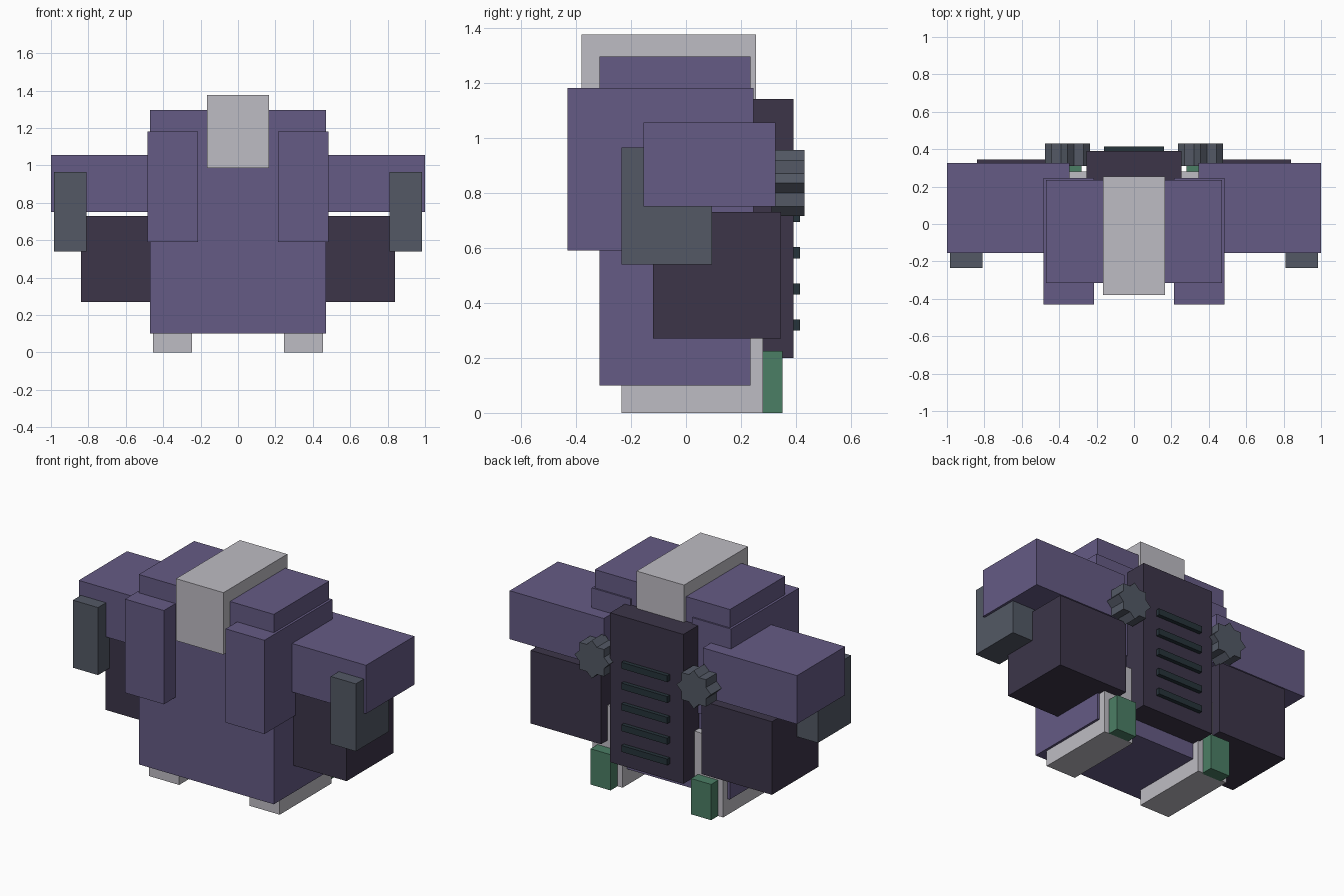
import bpy
import bmesh
from math import cos, sin, pi

default = bpy.data.objects.get("Cube")
if default:
    bpy.data.objects.remove(default, do_unlink=True)


def make_material(name, hex_colour):
    """Flat material from an sRGB hex string, stored as linear values."""
    rgb = [int(hex_colour[i:i + 2], 16) / 255 for i in (0, 2, 4)]
    linear = [c / 12.92 if c <= 0.04045 else ((c + 0.055) / 1.055) ** 2.4 for c in rgb]
    mat = bpy.data.materials.new(name)
    mat.use_nodes = True
    mat.diffuse_color = (*linear, 1)
    mat.node_tree.nodes["Principled BSDF"].inputs["Base Color"].default_value = (*linear, 1)
    return mat


purple = make_material("muted purple", "655B85")
dark = make_material("dark plum", "3C3549")
grey = make_material("light grey", "BEBCC3")
slate = make_material("slate", "535965")
green = make_material("green", "4B7E65")
black = make_material("blackish teal", "26333A")


def add_object(name, bm, mat):
    bmesh.ops.recalc_face_normals(bm, faces=bm.faces)
    mesh = bpy.data.meshes.new(name)
    bm.to_mesh(mesh)
    bm.free()
    mesh.materials.append(mat)
    obj = bpy.data.objects.new(name, mesh)
    bpy.context.collection.objects.link(obj)
    return obj


def box(name, mat, x, y, z):
    """Box from its (low, high) range along each axis."""
    bm = bmesh.new()
    bmesh.ops.create_cube(bm, size=1)
    for v in bm.verts:
        v.co = [(r[0] + r[1]) / 2 + c * (r[1] - r[0]) for r, c in zip((x, y, z), v.co)]
    return add_object(name, bm, mat)


def box_pair(name, mat, x, y, z):
    """The same box on the left (+x) and the right (-x)."""
    box("left_" + name, mat, x, y, z)
    box("right_" + name, mat, (-x[1], -x[0]), y, z)


def star_knob(name, mat, x, z, y, radius, points=8):
    """Star-shaped prism lying along y."""
    inner = radius * cos(pi / 4) / cos(pi / 8)
    bm = bmesh.new()
    ring = []
    for i in range(points * 2):
        r = inner if i % 2 else radius
        a = i * pi / points
        ring.append(bm.verts.new((x + r * cos(a), y[0], z + r * sin(a))))
    face = bm.faces.new(ring)
    side = bmesh.ops.extrude_face_region(bm, geom=[face])["geom"]
    moved = [g for g in side if isinstance(g, bmesh.types.BMVert)]
    bmesh.ops.translate(bm, verts=moved, vec=(0, y[1] - y[0], 0))
    return add_object(name, bm, mat)


# Body and head
box("torso", purple, (-0.47, 0.47), (-0.315, 0.235), (0.10, 1.295))
box("head", grey, (-0.165, 0.165), (-0.38, 0.255), (0.985, 1.375))
box_pair("chest_plate", purple, (0.215, 0.485), (-0.43, 0.245), (0.59, 1.18))

# Arms
box_pair("upper_arm", purple, (0.345, 1.0), (-0.155, 0.325), (0.75, 1.055))
box_pair("lower_arm", dark, (0.35, 0.84), (-0.12, 0.345), (0.27, 0.73))
box_pair("arm_guard", slate, (0.81, 0.985), (-0.235, 0.095), (0.54, 0.965))

# Legs and heel blocks
box_pair("leg", grey, (0.245, 0.455), (-0.235, 0.28), (0, 0.49))
box_pair("heel_block", green, (0.28, 0.42), (0.27, 0.35), (0, 0.225))

# Backpack with vents and star knobs
box("backpack", dark, (-0.255, 0.255), (0.2, 0.39), (0.20, 1.14))
for i in range(5):
    low = 0.30 + i * 0.131
    box(f"vent_{i + 1}", black, (-0.16, 0.16), (0.38, 0.415), (low, low + 0.04))
for label, sign in (("left", 1), ("right", -1)):
    star_knob(label + "_star_knob", slate, sign * 0.355, 0.835, (0.31, 0.43), 0.12)
